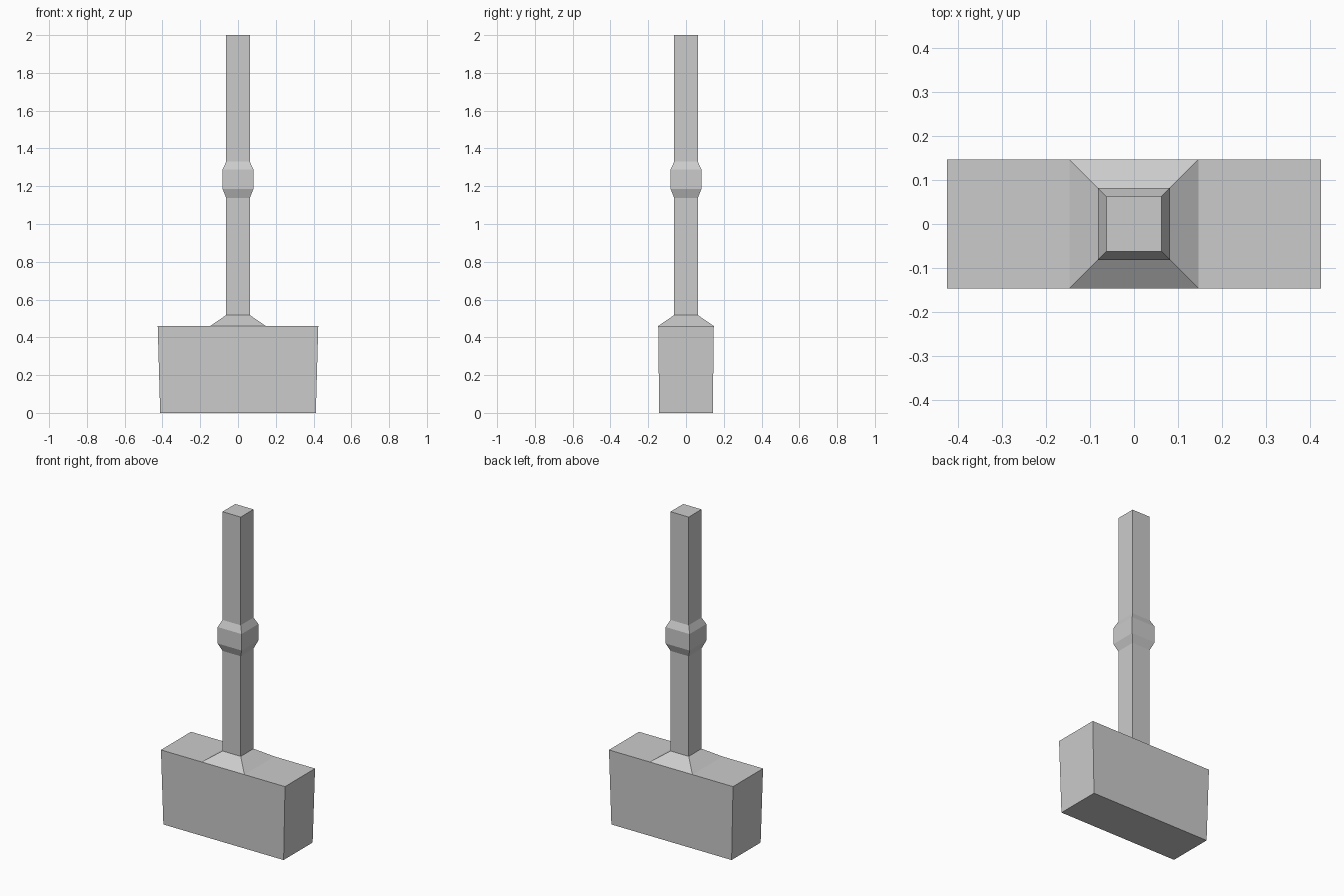
import bpy, bmesh

if "Cube" in bpy.data.objects:
    bpy.data.objects.remove(bpy.data.objects["Cube"])

COLLAR = 0.147  # half width of the collar, equal to half the head depth


def loft(bm, rings, cap_bottom=True):
    """Skin rectangular rings given as (half_x, half_y, z)."""
    loops = [[bm.verts.new((sx * hx, sy * hy, z))
              for sx, sy in ((-1, -1), (1, -1), (1, 1), (-1, 1))]
             for hx, hy, z in rings]
    for a, b in zip(loops, loops[1:]):
        for i in range(4):
            j = (i + 1) % 4
            bm.faces.new((a[i], a[j], b[j], b[i]))
    if cap_bottom:
        bm.faces.new(loops[0][::-1])
    bm.faces.new(loops[-1])


def make_object(name, bm):
    mesh = bpy.data.meshes.new(name)
    bm.to_mesh(mesh)
    bm.free()
    obj = bpy.data.objects.new(name, mesh)
    bpy.context.collection.objects.link(obj)
    return obj


# Hammer head: slightly tapered block, its top split and opened under the collar
bm = bmesh.new()
loft(bm, [(0.412, 0.142, 0), (0.425, COLLAR, 0.46)])
top = max(bm.faces, key=lambda f: f.calc_center_median().z)
for x in (-COLLAR, COLLAR):
    bm.faces.ensure_lookup_table()
    top = next(f for f in bm.faces
               if f.normal.z > 0.9 or all(v.co.z > 0.45 for v in f.verts)
               if min(v.co.x for v in f.verts) < x - 0.01
               and max(v.co.x for v in f.verts) > x + 0.01)
    bmesh.ops.bisect_plane(bm, geom=[top] + list(top.edges) + list(top.verts),
                           plane_co=(x, 0, 0), plane_no=(1, 0, 0))
middle = [f for f in bm.faces if all(v.co.z > 0.45 for v in f.verts)
          and abs(f.calc_center_median().x) < 0.05]
bmesh.ops.delete(bm, geom=middle, context='FACES_ONLY')
make_object("hammer_head", bm)

# Handle: flared collar, square shaft and bevelled grip band
bm = bmesh.new()
profile = [(COLLAR, 0.46), (0.0625, 0.518), (0.0625, 1.138), (0.082, 1.186),
           (0.082, 1.288), (0.0625, 1.33), (0.0625, 2.0)]
loft(bm, [(r, r, z) for r, z in profile], cap_bottom=False)
make_object("handle", bm)
